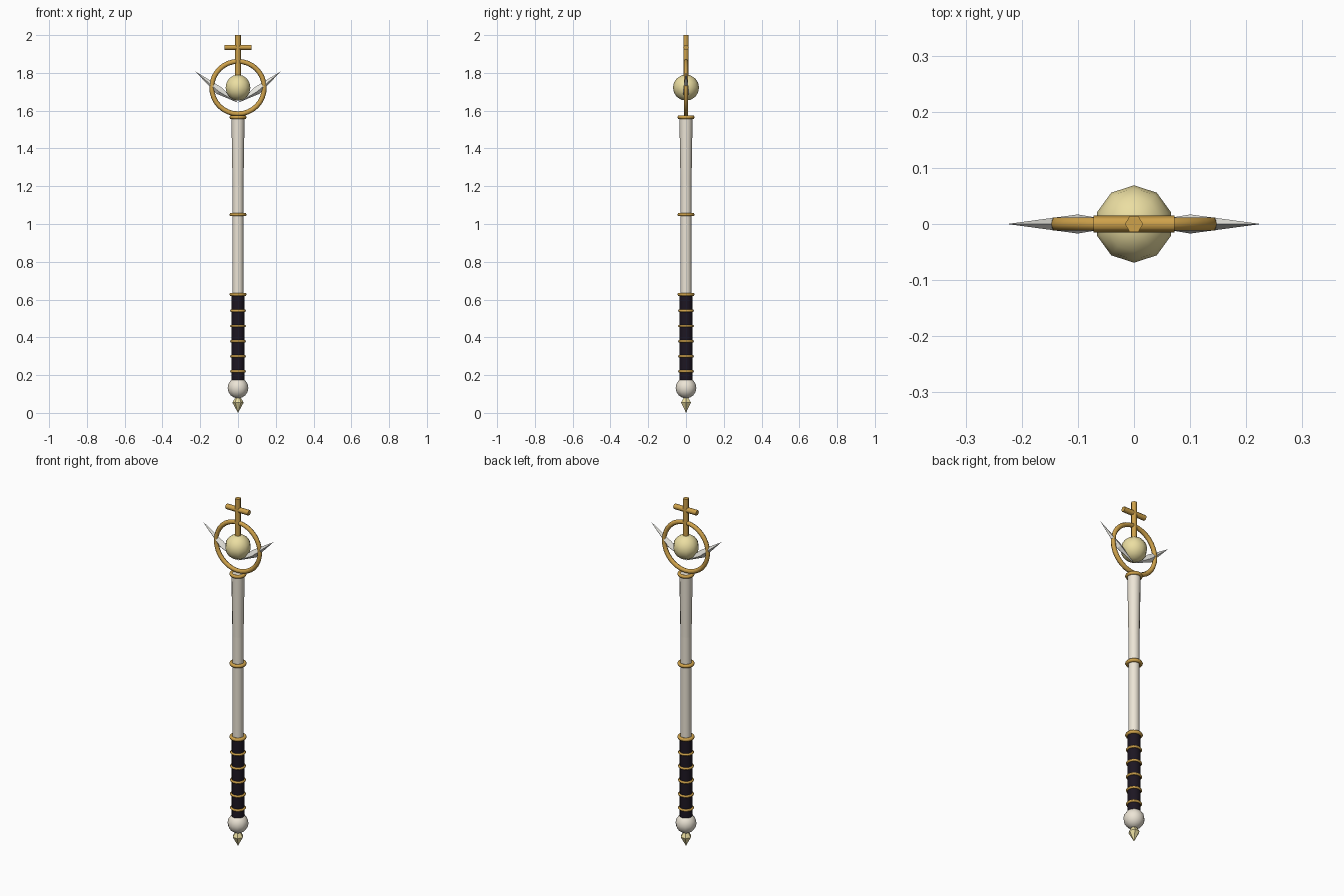
import bpy, bmesh, math

if "Cube" in bpy.data.objects:
    bpy.data.objects.remove(bpy.data.objects["Cube"])


def material(name, rgb):
    m = bpy.data.materials.new(name)
    m.diffuse_color = (*rgb, 1)
    m.use_nodes = True
    m.node_tree.nodes["Principled BSDF"].inputs["Base Color"].default_value = m.diffuse_color
    return m


GOLD = material("gold", (0.62, 0.36, 0.07))
IVORY = material("ivory", (0.84, 0.78, 0.67))
LEATHER = material("dark_leather", (0.012, 0.008, 0.016))
CRYSTAL = material("pale_crystal", (0.83, 0.73, 0.36))
SILVER = material("silver_feather", (0.80, 0.79, 0.74))


def finish(name, mat, smooth=35):
    ob = bpy.context.object
    ob.name = name
    ob.data.materials.append(mat)
    if smooth:
        bpy.ops.object.shade_smooth_by_angle(angle=math.radians(smooth))
    return ob


def cone(name, z0, z1, r0, r1, sides, mat, smooth=35):
    bpy.ops.mesh.primitive_cone_add(vertices=sides, radius1=r0, radius2=r1,
                                    depth=z1 - z0, location=(0, 0, (z0 + z1) / 2),
                                    rotation=(0, 0, math.pi / 2))
    return finish(name, mat, smooth)


def torus(name, z, major, minor, segs, rot=(0, 0, 0)):
    bpy.ops.mesh.primitive_torus_add(major_radius=major, minor_radius=minor,
                                     major_segments=segs, minor_segments=6,
                                     location=(0, 0, z), rotation=rot)
    return finish(name, GOLD, 65)


def ball(name, z, r, segs, rings, mat):
    bpy.ops.mesh.primitive_uv_sphere_add(segments=segs, ring_count=rings,
                                         radius=r, location=(0, 0, z))
    return finish(name, mat, 50)


# Bottom spike and pommel
cone("spike_lower", 0.0, 0.055, 0, 0.03, 6, CRYSTAL, 0)
cone("spike_upper", 0.055, 0.09, 0.03, 0.008, 6, CRYSTAL, 0)
ball("pommel", 0.132, 0.055, 12, 8, IVORY)

# Grip with its thin bands
cone("grip", 0.17, 0.62, 0.034, 0.034, 12, LEATHER)
for i in range(5):
    torus(f"grip_band_{i + 1}", 0.22 + 0.08 * i, 0.035, 0.007, 16)

# Shaft, flared neck and collars
cone("shaft", 0.61, 1.56, 0.029, 0.029, 12, IVORY)
cone("neck", 1.15, 1.57, 0.028, 0.035, 12, IVORY)
for i, z in enumerate((0.627, 1.05, 1.565)):
    torus(f"collar_{i + 1}", z, 0.036, 0.010, 16)

# Halo ring and orb
torus("halo", 1.722, 0.139, 0.013, 32, (math.pi / 2, 0, 0))
ball("orb", 1.722, 0.069, 10, 8, CRYSTAL)

# Cross on top: hexagonal bars
bpy.ops.mesh.primitive_cylinder_add(vertices=6, radius=0.016, depth=0.22,
                                    location=(0, 0, 1.89), rotation=(0, 0, math.pi / 2))
finish("cross_post", GOLD, 65)
bpy.ops.mesh.primitive_cylinder_add(vertices=6, radius=0.015, depth=0.144,
                                    location=(0, 0, 1.935), rotation=(0, math.pi / 2, 0))
finish("cross_bar", GOLD, 65)

# Mirrored wings: diamond section tapering to a root and a tip
for side, label in ((1, "right"), (-1, "left")):
    bm = bmesh.new()
    root, tip = (bm.verts.new((side * x, 0, z)) for x, z in ((0, 1.642), (0.226, 1.808)))
    ring = [bm.verts.new((side * x, y, z)) for x, y, z in
            ((0.09, 0, 1.725), (0.10, 0.017, 1.70), (0.115, 0, 1.69), (0.10, -0.017, 1.70))]
    for i in range(4):
        a, b = ring[i], ring[(i + 1) % 4]
        bm.faces.new((root, a, b))
        bm.faces.new((tip, b, a))
    bmesh.ops.recalc_face_normals(bm, faces=bm.faces)
    me = bpy.data.meshes.new(f"wing_{label}")
    bm.to_mesh(me)
    bm.free()
    me.materials.append(SILVER)
    bpy.context.collection.objects.link(bpy.data.objects.new(f"wing_{label}", me))
